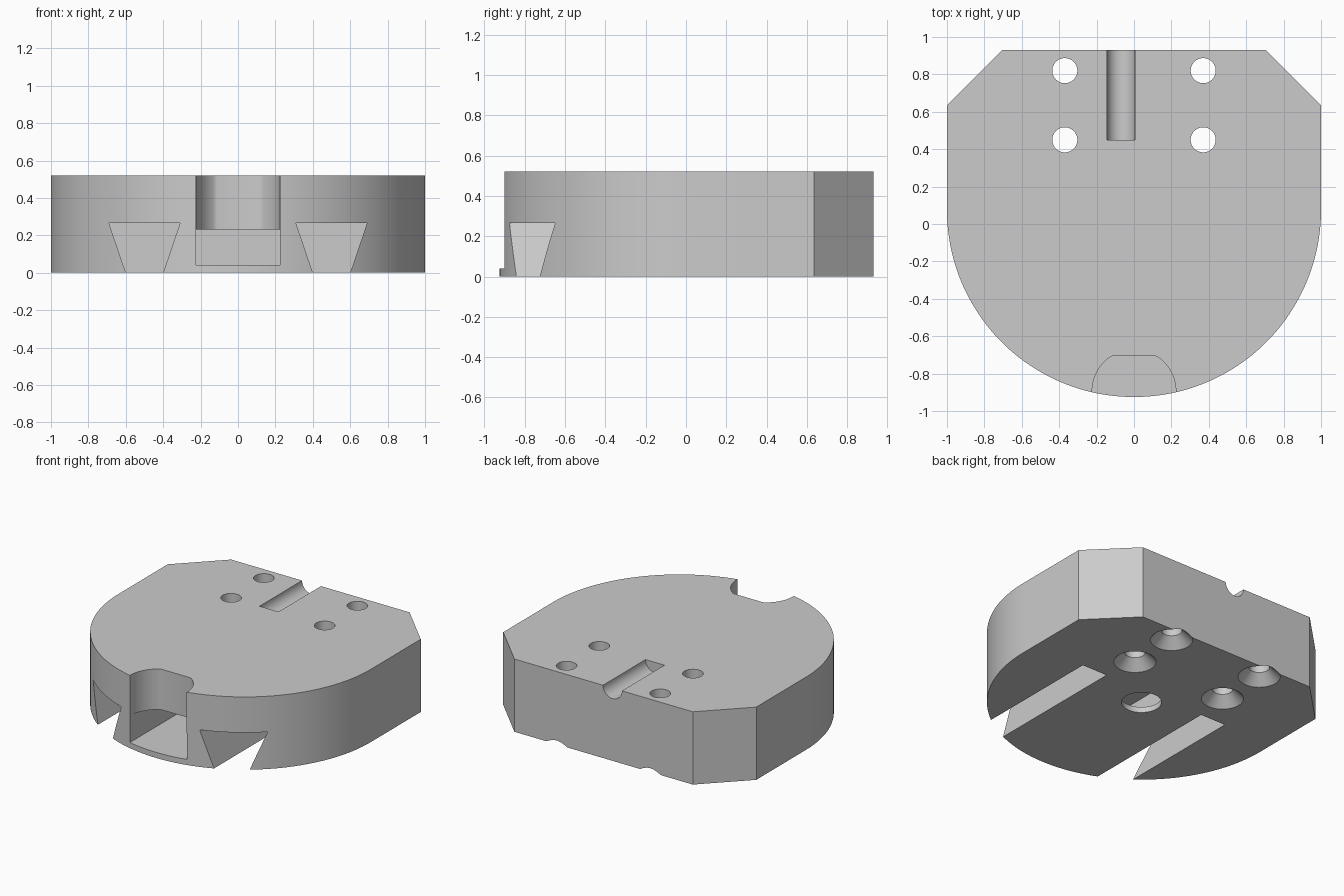
import bpy, bmesh, math
from mathutils import Vector, Matrix

cube = bpy.data.objects.get("Cube")
if cube:
    bpy.data.objects.remove(cube, do_unlink=True)

HEIGHT = 0.52
ROUND_Y = 0.075      # centre of the rounded front

grey = bpy.data.materials.new("plain grey")
grey.use_nodes = True
grey.diffuse_color = (0.6, 0.6, 0.6, 1)
grey.node_tree.nodes["Principled BSDF"].inputs["Base Color"].default_value = (0.6, 0.6, 0.6, 1)


def make_object(name, bm):
    bmesh.ops.recalc_face_normals(bm, faces=bm.faces)
    mesh = bpy.data.meshes.new(name)
    bm.to_mesh(mesh)
    bm.free()
    mesh.materials.append(grey)
    obj = bpy.data.objects.new(name, mesh)
    bpy.context.collection.objects.link(obj)
    return obj


def prism(name, points, sweep):
    """Extrude a closed outline of 3D points along a vector."""
    bm = bmesh.new()
    face = bm.faces.new([bm.verts.new(p) for p in points])
    result = bmesh.ops.extrude_face_region(bm, geom=[face])
    verts = [g for g in result["geom"] if isinstance(g, bmesh.types.BMVert)]
    bmesh.ops.translate(bm, vec=Vector(sweep), verts=verts)
    # the extrude can leave the start cap in place or drop it
    open_edges = [e for e in bm.edges if e.is_boundary]
    if open_edges:
        bmesh.ops.holes_fill(bm, edges=open_edges)
    return make_object(name, bm)


def cone(name, x, y, z0, z1, r0, r1):
    bm = bmesh.new()
    bmesh.ops.create_cone(bm, cap_ends=True, segments=48, radius1=r0, radius2=r1,
                          depth=z1 - z0,
                          matrix=Matrix.Translation((x, y, (z0 + z1) / 2)))
    return make_object(name, bm)


def arc(cx, cy, radius, start, end, steps):
    angles = [math.radians(start + (end - start) * i / steps) for i in range(steps + 1)]
    return [(cx + radius * math.cos(a), cy + radius * math.sin(a)) for a in angles]


# Main block: rounded front, chamfered back corners
outline = arc(0, ROUND_Y, 1, 180, 360, 96)
outline += [(1, 0.635), (0.705, 0.93), (-0.705, 0.93), (-1, 0.635)]
body = prism("body", [(x, y, 0) for x, y in outline], (0, 0, HEIGHT))

cutters = []

# Front tunnel with a thin floor
tunnel = [(-0.225, 0.04), (0.225, 0.04), (0.225, 0.23), (-0.225, 0.23)]
cutters.append(prism("tunnel_cutter", [(x, -1.2, z) for x, z in tunnel], (0, 1.5, 0)))

# Rounded notch above the tunnel, with a flat back
notch = [(x, min(y, -0.705)) for x, y in arc(0, -0.895, 0.224, 0, 180, 48)]
flat = [p for p in notch if p[1] == -0.705]
notch = [p for p in notch if p[1] < -0.705 or p in (flat[0], flat[-1])]
notch += [(-0.224, -1.2), (0.224, -1.2)]
cutters.append(prism("notch_cutter", [(x, y, 0.15) for x, y in notch], (0, 0, 0.6)))

# Hole through the tunnel floor
cutters.append(cone("floor_hole_cutter", 0, ROUND_Y, -0.1, 0.13, 0.13, 0.13))

# Half-round groove in the top at the back
groove = arc(-0.07, HEIGHT, 0.075, 180, 360, 24) + [(0.005, 0.7), (-0.145, 0.7)]
cutters.append(prism("groove_cutter", [(x, 0.45, z) for x, z in groove], (0, 0.7, 0)))

for side in (-1, 1):
    # Dovetail slots in the underside, open at the front
    slope = (0.19 - 0.1) / 0.265
    low = 0.1 - slope * 0.1
    dovetail = [(-low, -0.1), (low, -0.1), (0.19, 0.265), (-0.19, 0.265)]
    cutters.append(prism("dovetail_cutter",
                         [(side * 0.5 + x, -1.2, z) for x, z in dovetail], (0, 1.4, 0)))
    # Screw holes, countersunk from below
    for y in (0.45, 0.82):
        cutters.append(cone("screw_hole_cutter", side * 0.37, y, -0.1, 0.7, 0.067, 0.067))
        cutters.append(cone("countersink_cutter", side * 0.37, y, -0.05, 0.07, 0.187, 0.067))

for cutter in cutters:
    cutter.hide_render = True
    cutter.hide_viewport = True
    mod = body.modifiers.new(cutter.name, "BOOLEAN")
    mod.operation = "DIFFERENCE"
    mod.solver = "EXACT"
    mod.object = cutter

# Bake the cuts and remove the cutters
graph = bpy.context.evaluated_depsgraph_get()
cut_mesh = bpy.data.meshes.new_from_object(body.evaluated_get(graph))
body.modifiers.clear()
body.data = cut_mesh
cut_mesh.name = "body"
for cutter in cutters:
    bpy.data.objects.remove(cutter, do_unlink=True)

# Smooth curves, sharp edges
bpy.ops.object.select_all(action="DESELECT")
body.select_set(True)
bpy.context.view_layer.objects.active = body
bpy.ops.object.shade_smooth_by_angle(angle=math.radians(25))
